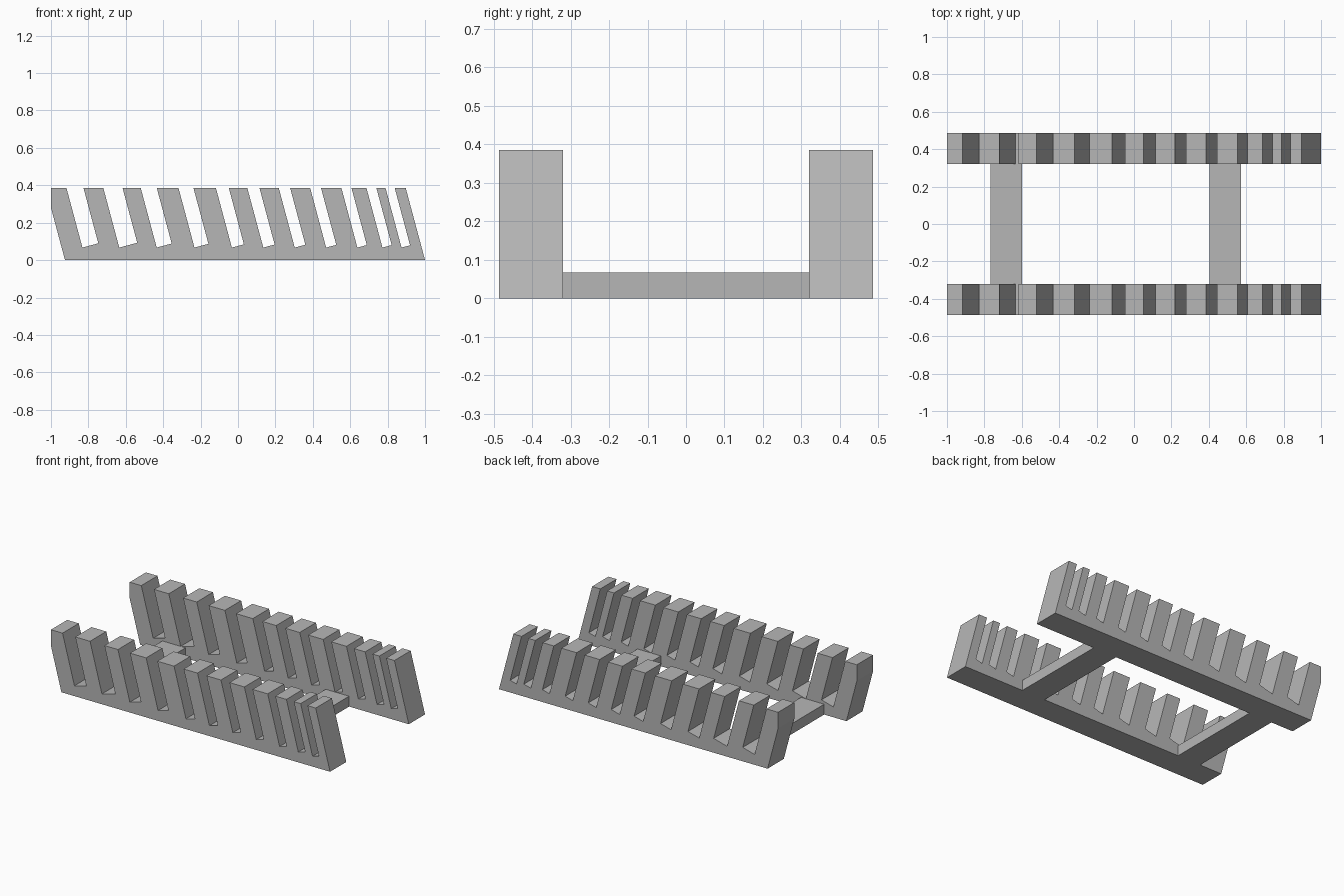
import bpy, bmesh, math

cube = bpy.data.objects.get("Cube")
if cube:
    bpy.data.objects.remove(cube, do_unlink=True)

# Plain grey material
grey = bpy.data.materials.new("grey")
grey.use_nodes = True
color = (0.47, 0.47, 0.47, 1)
grey.diffuse_color = color
grey.node_tree.nodes["Principled BSDF"].inputs["Base Color"].default_value = color

HEIGHT, FLOOR = 0.385, 0.067      # rack height, slot depth level
INNER, OUTER = 0.32, 0.486        # rail faces along y
LEAN = math.radians(15)           # slots lean towards -x
SLOPE = math.tan(LEAN)

# Left and right edge of each slot along the top
SLOTS = [(-0.917, -0.826), (-0.72, -0.617), (-0.52, -0.434), (-0.318, -0.238),
         (-0.118, -0.049), (0.05, 0.115), (0.218, 0.279), (0.386, 0.444),
         (0.553, 0.607), (0.687, 0.74), (0.789, 0.838)]


def prism(name, outline, y0, y1):
    """Extrude an x-z outline from y0 to y1."""
    bm = bmesh.new()
    face = bm.faces.new([bm.verts.new((x, y0, z)) for x, z in outline])
    grown = bmesh.ops.extrude_face_region(bm, geom=[face])["geom"]
    verts = [g for g in grown if isinstance(g, bmesh.types.BMVert)]
    bmesh.ops.translate(bm, verts=verts, vec=(0, y1 - y0, 0))
    bmesh.ops.recalc_face_normals(bm, faces=bm.faces)
    mesh = bpy.data.meshes.new(name)
    bm.to_mesh(mesh)
    bm.free()
    mesh.materials.append(grey)
    obj = bpy.data.objects.new(name, mesh)
    bpy.context.collection.objects.link(obj)
    return obj


# Toothed rail outline: base, slanted end, then slots from left to right
foot = -0.925
outline = [(1, 0), (foot, 0), (-1, (foot + 1) / SLOPE), (-1, HEIGHT)]
for left, right in SLOTS:
    width = right - left
    low_x = left + (HEIGHT - FLOOR) * SLOPE
    # Slot floor is square to the leaning walls
    high_x = low_x + width * math.cos(LEAN) ** 2
    high_z = FLOOR + width * math.cos(LEAN) * math.sin(LEAN)
    outline += [(left, HEIGHT), (low_x, FLOOR), (high_x, high_z), (right, HEIGHT)]
outline.append((1 - HEIGHT * SLOPE, HEIGHT))

# Two rails
prism("front_rail", outline, -OUTER, -INNER)
prism("back_rail", outline, INNER, OUTER)

# Two cross bars joining the rails
for name, x0, x1 in (("right_cross_bar", -0.766, -0.6), ("left_cross_bar", 0.404, 0.572)):
    prism(name, [(x0, 0), (x1, 0), (x1, FLOOR), (x0, FLOOR)], -INNER, INNER)
